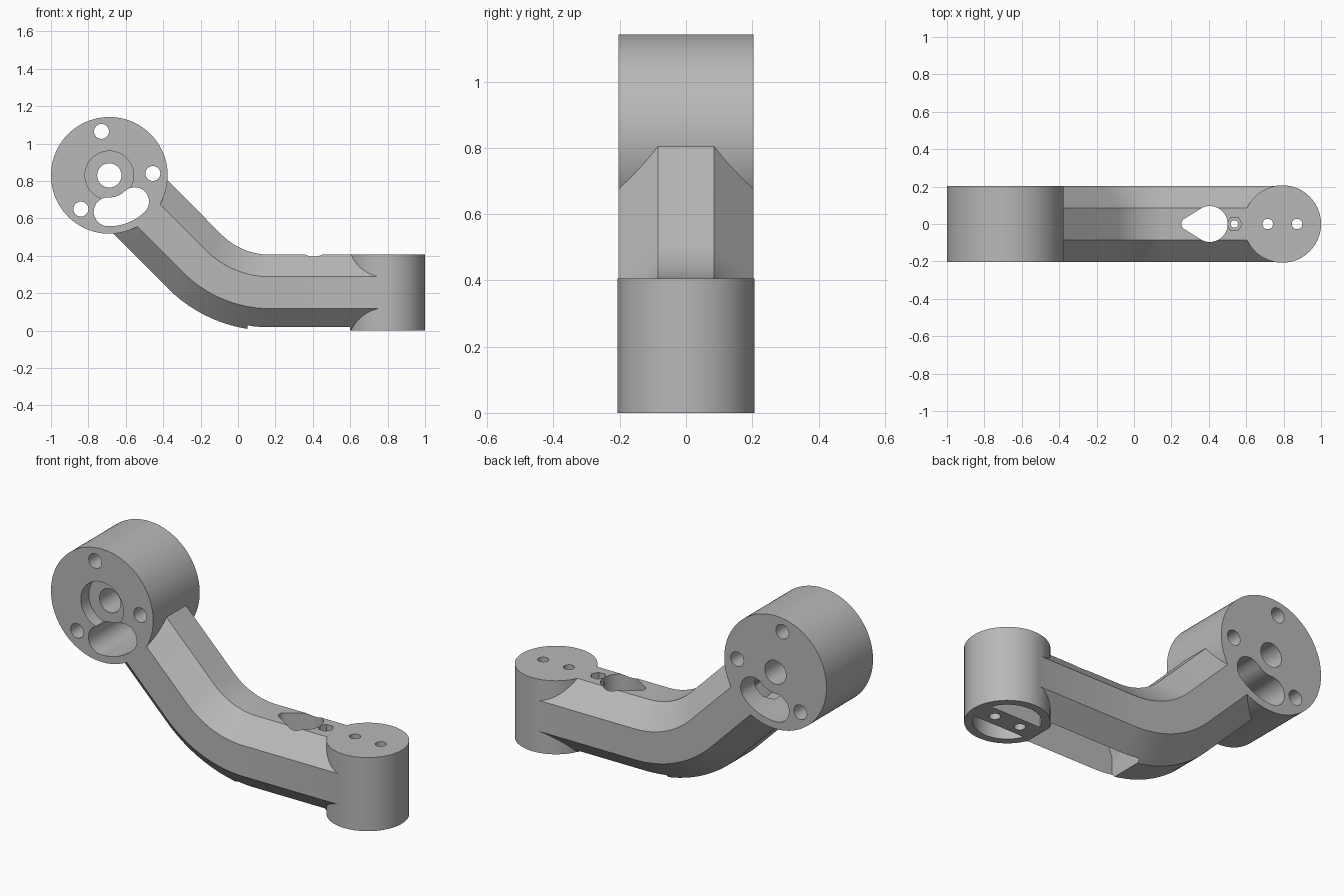
import bpy, bmesh
from math import sin, cos, pi, radians, asin
from mathutils import Vector

cube = bpy.data.objects.get("Cube")
if cube:
    bpy.data.objects.remove(cube, do_unlink=True)

grey = bpy.data.materials.new("plain grey")
grey.use_nodes = True
GREY = (0.48, 0.48, 0.48, 1)
grey.diffuse_color = GREY
grey.node_tree.nodes["Principled BSDF"].inputs["Base Color"].default_value = GREY


def loft(name, rings):
    """Closed solid through a list of equally sized point rings."""
    bm = bmesh.new()
    loops = [[bm.verts.new(p) for p in ring] for ring in rings]
    n = len(loops[0])
    for a, b in zip(loops, loops[1:]):
        for i in range(n):
            j = (i + 1) % n
            bm.faces.new((a[i], a[j], b[j], b[i]))
    bm.faces.new(loops[0])
    bm.faces.new(loops[-1])
    bmesh.ops.recalc_face_normals(bm, faces=bm.faces)
    mesh = bpy.data.meshes.new(name)
    bm.to_mesh(mesh)
    bm.free()
    mesh.materials.append(grey)
    ob = bpy.data.objects.new(name, mesh)
    bpy.context.collection.objects.link(ob)
    return ob


def arc(cx, cy, r, start=0, end=2 * pi, n=32, closed=True):
    steps = n if closed else n - 1
    return [(cx + r * cos(start + (end - start) * i / steps),
             cy + r * sin(start + (end - start) * i / steps)) for i in range(n)]


def prism_z(name, outline, z0, z1):
    return loft(name, [[(x, y, z) for x, y in outline] for z in (z0, z1)])


def prism_y(name, outline, y0, y1):
    return loft(name, [[(x, y, z) for x, z in outline] for y in (y0, y1)])


def combine(body, other, operation):
    mod = body.modifiers.new(other.name, "BOOLEAN")
    mod.operation, mod.solver, mod.object = operation, "EXACT", other
    bpy.context.view_layer.objects.active = body
    bpy.ops.object.modifier_apply(modifier=mod.name)
    bpy.data.objects.remove(other, do_unlink=True)


def sweep(name, start, end_x, half, flat):
    """Octagonal section carried along the bent centre line of the arm."""
    bend = arc(BEND_X, BEND_Z, BEND_R, radians(-135), radians(-90), 14, False)
    path = [start] + bend + [(end_x, MID)]
    angles = [-45] + [-45 + 45 * i / 13 for i in range(14)] + [0]
    section = [(half, flat), (flat, half), (-flat, half), (-half, flat),
               (-half, -flat), (-flat, -half), (flat, -half), (half, -flat)]
    rings = []
    for (x, z), a in zip(path, angles):
        up = Vector((-sin(radians(a)), 0, cos(radians(a))))
        rings.append([Vector((x, v, z)) + up * w for v, w in section])
    return loft(name, rings)


W = 0.203                        # half width of the whole part
MID = W                          # height of the arm centre line
BEND_X, BEND_R = 0.17, 0.567
BEND_Z = MID + BEND_R
PX, PZ, PR = -0.688, 0.83, 0.312  # pivot drum
HX = 0.793                       # upright hub

# Solid parts
body = sweep("bracket_arm", (-0.60, 0.74), HX, W, 0.085)
combine(body, prism_y("pivot_drum", arc(PX, PZ, PR, n=96), -W, W), "UNION")
combine(body, prism_z("end_hub", arc(HX, 0, W + 0.004, n=72), 0, 2 * W), "UNION")

# Drum bores: axle, front counterbore, three bolt holes
cutters = [prism_y("axle_bore", arc(PX, PZ, 0.065), -1, 1),
           prism_y("counterbore", arc(PX, PZ, 0.13, n=48), -1, -W + 0.07)]
for x, z in ((-0.73, 1.065), (-0.455, 0.84), (-0.84, 0.65)):
    cutters.append(prism_y("bolt_hole", arc(x, z, 0.04, n=24), -1, 1))

# Curved slot following the drum
R, r, a0, a1 = 0.195, 0.077, radians(-92), radians(-46)
ends = [(PX + R * cos(a), PZ + R * sin(a)) for a in (a0, a1)]
slot = (arc(PX, PZ, R + r, a0, a1, 12, False)
        + arc(*ends[1], r, a1, a1 + pi, 14, False)[1:-1]
        + arc(PX, PZ, R - r, a1, a0, 12, False)
        + arc(*ends[0], r, a0 + pi, a0 + 2 * pi, 14, False)[1:-1])
cutters.append(prism_y("curved_slot", slot, -1, 1))

# Cable tunnel and open groove under the arm
cutters.append(sweep("cable_tunnel", (-0.555, 0.695), 0.25, 0.085, 0.04))
groove = [(0.05, -0.1), (0.6, -0.1), (0.6, 0.3), (0.12, 0.3), (0.05, 0.12)]
cutters.append(prism_y("under_groove", groove, -0.103, 0.103))

# Teardrop opening, nut pocket and screw holes in the top
tear = (arc(0.405, 0, 0.096, radians(-115), radians(115), 28, False)
        + arc(0.285, 0, 0.032, radians(115), radians(245), 10, False))
cutters.append(prism_z("teardrop_opening", tear, 0.25, 1))
cutters.append(prism_z("nut_pocket", arc(0.537, 0, 0.04, n=6), 0.36, 1))
for x, rad in ((0.537, 0.02), (0.715, 0.028), (0.872, 0.028)):
    cutters.append(prism_z("screw_hole", arc(x, 0, rad, n=24), -1, 1))

# Two recesses under the hub, leaving a central web
lim = asin(0.06 / 0.165)
for side in (0, pi):
    outline = arc(HX, 0, 0.165, side + lim, side + pi - lim, 28, False)
    cutters.append(prism_z("hub_recess", outline, -1, 0.3))

for cutter in cutters:
    combine(body, cutter, "DIFFERENCE")

bpy.ops.object.select_all(action="DESELECT")
body.select_set(True)
bpy.context.view_layer.objects.active = body
bpy.ops.object.shade_smooth_by_angle(angle=radians(25))
